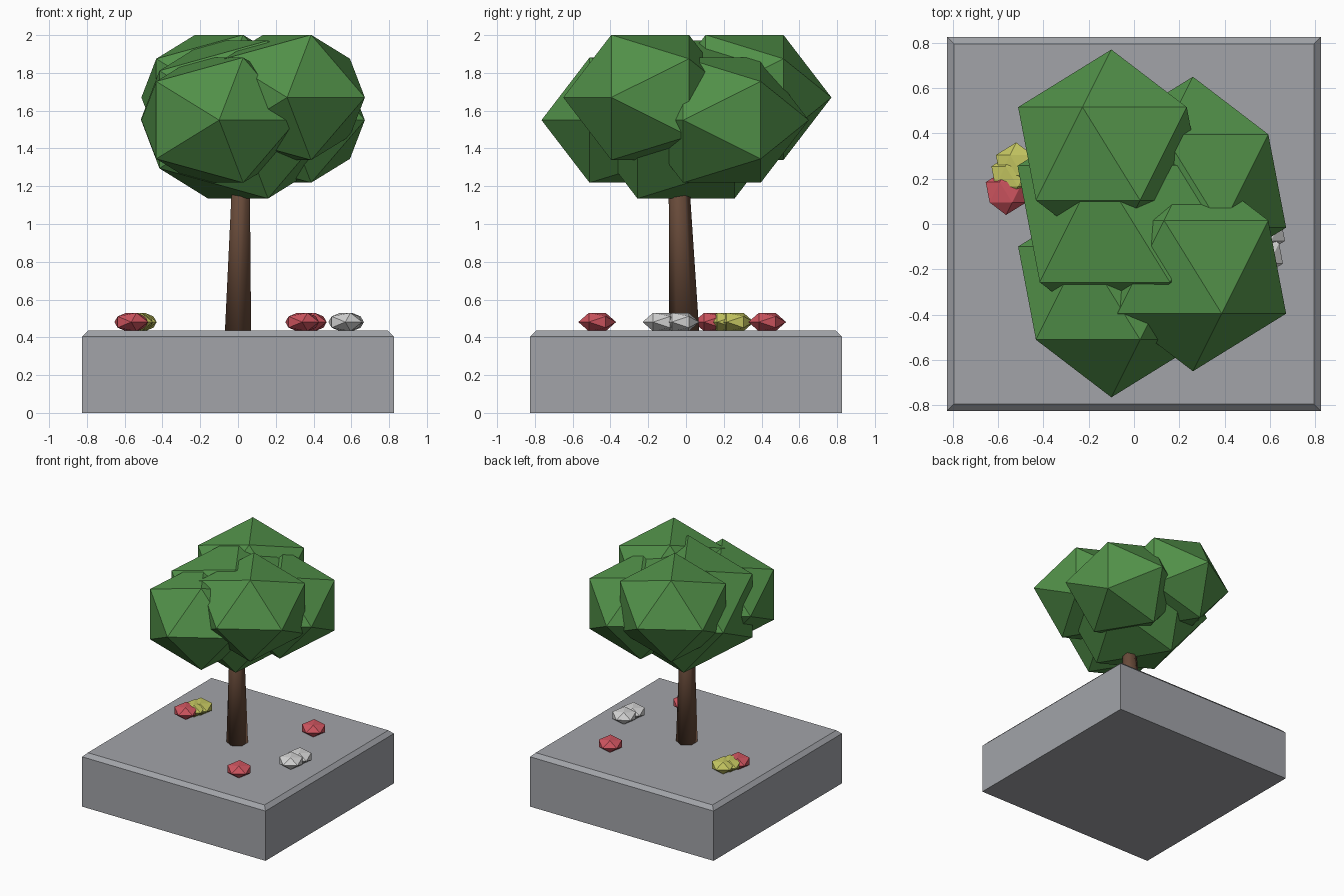
import bpy, bmesh, math
from mathutils import Matrix, Vector

cube = bpy.data.objects.get("Cube")
if cube:
    bpy.data.objects.remove(cube, do_unlink=True)


def material(name, rgb):
    mat = bpy.data.materials.new(name)
    mat.use_nodes = True
    mat.diffuse_color = (*rgb, 1)
    bsdf = mat.node_tree.nodes["Principled BSDF"]
    bsdf.inputs["Base Color"].default_value = (*rgb, 1)
    bsdf.inputs["Roughness"].default_value = 0.8
    return mat


stone = material("stone grey", (0.36, 0.37, 0.395))
bark = material("bark brown", (0.14, 0.07, 0.042))
leaf = material("leaf green", (0.085, 0.285, 0.067))
red = material("flower red", (0.62, 0.09, 0.115))
yellow = material("flower yellow", (0.56, 0.57, 0.12))
white = material("flower white", (0.66, 0.66, 0.66))


def add_object(name, bm, mat, location=(0, 0, 0), smooth=False):
    bmesh.ops.recalc_face_normals(bm, faces=bm.faces)
    for face in bm.faces:
        face.smooth = smooth
    mesh = bpy.data.meshes.new(name)
    bm.to_mesh(mesh)
    bm.free()
    mesh.materials.append(mat)
    obj = bpy.data.objects.new(name, mesh)
    obj.location = location
    bpy.context.collection.objects.link(obj)
    return obj


def blob(name, mat, location, radius, squash):
    """Icosahedron with its poles along y, flattened in height."""
    bm = bmesh.new()
    bmesh.ops.create_icosphere(bm, subdivisions=1, radius=radius)
    turn = Matrix.Rotation(math.pi / 2, 4, "X")
    flatten = Matrix.Scale(squash, 4, Vector((0, 0, 1)))
    bmesh.ops.transform(bm, matrix=flatten @ turn, verts=bm.verts)
    return add_object(name, bm, mat, location)


# Stone base block with a bevelled top rim
GROUND = 0.435
bm = bmesh.new()
bmesh.ops.create_cube(bm, size=1)
bmesh.ops.scale(bm, vec=(1.65, 1.65, GROUND), verts=bm.verts)
bmesh.ops.translate(bm, vec=(0, 0, GROUND / 2), verts=bm.verts)
rim = [e for e in bm.edges if all(v.co.z > GROUND / 2 for v in e.verts)]
bmesh.ops.bevel(bm, geom=rim, offset=0.03, segments=1, affect="EDGES")
add_object("base", bm, stone)

# Leaning, tapered six-sided trunk, smooth all round
bm = bmesh.new()
rings = []
for x, y, z, r in ((0, -0.01, 0.43, 0.08), (0.02, -0.045, 1.45, 0.047)):
    angles = [math.pi / 2 + i * math.pi / 3 for i in range(6)]
    rings.append([bm.verts.new((x + r * math.cos(a), y + r * math.sin(a), z))
                  for a in angles])
bottom, top = rings
bm.faces.new(bottom)
bm.faces.new(top)
for i in range(6):
    j = (i + 1) % 6
    bm.faces.new((bottom[i], bottom[j], top[j], top[i]))
add_object("trunk", bm, bark, smooth=True)

# Crown: one large clump with four smaller ones around it
blob("crown_centre", leaf, (0, 0, 1.553), 0.575, 0.855)
clumps = {
    "crown_front_right": (-0.1, -0.305, 1.55),
    "crown_front_left": (0.26, -0.19, 1.67),
    "crown_back_left": (0.26, 0.19, 1.55),
    "crown_back_right": (-0.1, 0.31, 1.67),
}
for name, spot in clumps.items():
    blob(name, leaf, spot, 0.46, 0.847)

# Small flower clumps on the ground
flowers = (
    ("red_flower", red, ((-0.565, 0.14), (0.34, -0.47), (0.38, 0.43))),
    ("yellow_flower", yellow, ((-0.52, 0.26), (-0.54, 0.21))),
    ("white_flower", white, ((0.568, -0.13), (0.577, -0.03))),
)
for name, mat, spots in flowers:
    for n, (x, y) in enumerate(spots, 1):
        blob(f"{name}_{n}", mat, (x, y, 0.481), 0.1, 0.57)
